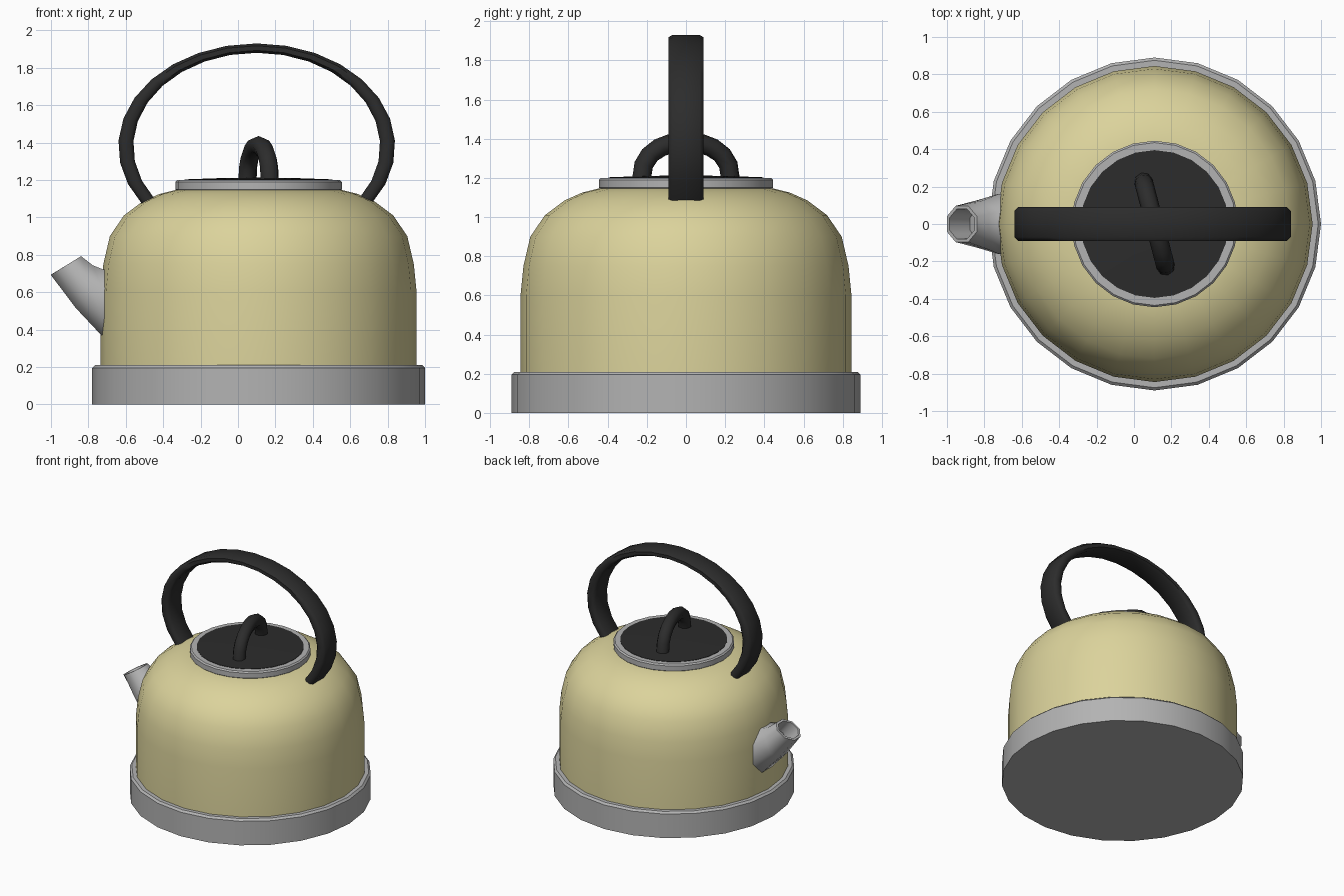
import bpy, bmesh
from math import sin, cos, pi, radians
from mathutils import Vector

cube = bpy.data.objects.get("Cube")
if cube:
    bpy.data.objects.remove(cube)

CX = 0.11          # centre line of the body
SEGMENTS = 24


def material(name, rgb, roughness=0.5):
    m = bpy.data.materials.new(name)
    m.use_nodes = True
    m.diffuse_color = (*rgb, 1)
    bsdf = m.node_tree.nodes["Principled BSDF"]
    bsdf.inputs["Base Color"].default_value = (*rgb, 1)
    bsdf.inputs["Roughness"].default_value = roughness
    return m


cream = material("cream enamel", (0.71, 0.65, 0.33))
steel = material("grey steel", (0.45, 0.45, 0.45))
black = material("black plastic", (0.025, 0.025, 0.025))


def loft(name, rings, mat, smooth=35):
    """Skin a row of closed rings and cap both ends."""
    bm = bmesh.new()
    rows = [[bm.verts.new(p) for p in ring] for ring in rings]
    n = len(rows[0])
    for a, b in zip(rows, rows[1:]):
        for i in range(n):
            j = (i + 1) % n
            bm.faces.new((a[i], a[j], b[j], b[i]))
    bm.faces.new(rows[0])
    bm.faces.new(rows[-1])
    bmesh.ops.recalc_face_normals(bm, faces=bm.faces)
    mesh = bpy.data.meshes.new(name)
    bm.to_mesh(mesh)
    bm.free()
    mesh.materials.append(mat)
    obj = bpy.data.objects.new(name, mesh)
    bpy.context.collection.objects.link(obj)
    bpy.ops.object.select_all(action='DESELECT')
    bpy.context.view_layer.objects.active = obj
    obj.select_set(True)
    bpy.ops.object.shade_smooth_by_angle(angle=radians(smooth))
    return obj


def ellipse(centre, u, v, n, turn=0.0):
    """Ring of n points spanned by the half axes u and v."""
    steps = [2 * pi * (i + turn) / n for i in range(n)]
    return [Vector(centre) + Vector(u) * cos(t) + Vector(v) * sin(t) for t in steps]


def lathe(name, profile, mat):
    """Turn a (radius, height) profile around the body's centre line."""
    return loft(name, [ellipse((CX, 0, z), (r, 0, 0), (0, r, 0), SEGMENTS)
                       for r, z in profile], mat)


# Turned parts
lathe("base", [(0.89, 0), (0.89, 0.195), (0.875, 0.21), (0.8, 0.21)], steel)
lathe("body", [(0.845, 0.19), (0.845, 0.6), (0.83, 0.75), (0.795, 0.9),
               (0.72, 1.01), (0.62, 1.085), (0.53, 1.125), (0.43, 1.15)], cream)
lathe("lid_rim", [(0.43, 1.13), (0.445, 1.15), (0.445, 1.19), (0.435, 1.2),
                  (0.39, 1.2)], steel)
lathe("lid", [(0.395, 1.18), (0.395, 1.203), (0.2, 1.21), (0.05, 1.212)], black)

# Carrying handle: a chamfered strap between two ellipses
strap = [(0, -0.07), (0.25, -0.09), (0.75, -0.09), (1, -0.07),
         (1, 0.07), (0.75, 0.09), (0.25, 0.09), (0, 0.07)]
rings = []
STEPS = 20
for i in range(STEPS + 1):
    t = radians(-34 + 248 * i / STEPS)
    rings.append([(0.10 + (0.66 + 0.08 * k) * cos(t), y,
                   1.38 + (0.5 + 0.05 * k) * sin(t)) for k, y in strap])
loft("handle", rings, black, 50)

# Lid knob: a round tube bent into an arch, slightly turned
along = Vector((-0.06, 0.23, 0)).normalized()
across = Vector((along.y, -along.x, 0))
up = Vector((0, 0, 1))
rings = []
for i in range(11):
    t = pi * i / 10
    outward = along * cos(t) + up * sin(t)
    centre = Vector((CX, 0, 1.19)) + along * 0.235 * cos(t) + up * 0.195 * sin(t) ** 0.8
    rings.append(ellipse(centre, outward * 0.05, across * 0.05, 8))
loft("lid_knob", rings, black, 50)

# Spout: (upper point, lower point, half width), then back inside the mouth
spout = [((-0.6, 0.73), (-0.6, 0.30), 0.17),
         ((-0.72, 0.73), (-0.73, 0.36), 0.165),
         ((-0.775, 0.75), (-0.87, 0.51), 0.13),
         ((-0.835, 0.795), (-1.005, 0.69), 0.1),
         ((-0.85, 0.785), (-0.99, 0.70), 0.082),
         ((-0.79, 0.70), (-0.88, 0.58), 0.075)]
rings = []
for top, low, width in spout:
    a, b = Vector((top[0], 0, top[1])), Vector((low[0], 0, low[1]))
    rings.append(ellipse((a + b) / 2, (a - b) / 2 * 1.03, (0, width * 1.05, 0), 8, 0.5))
loft("spout", rings, steel, 50)
